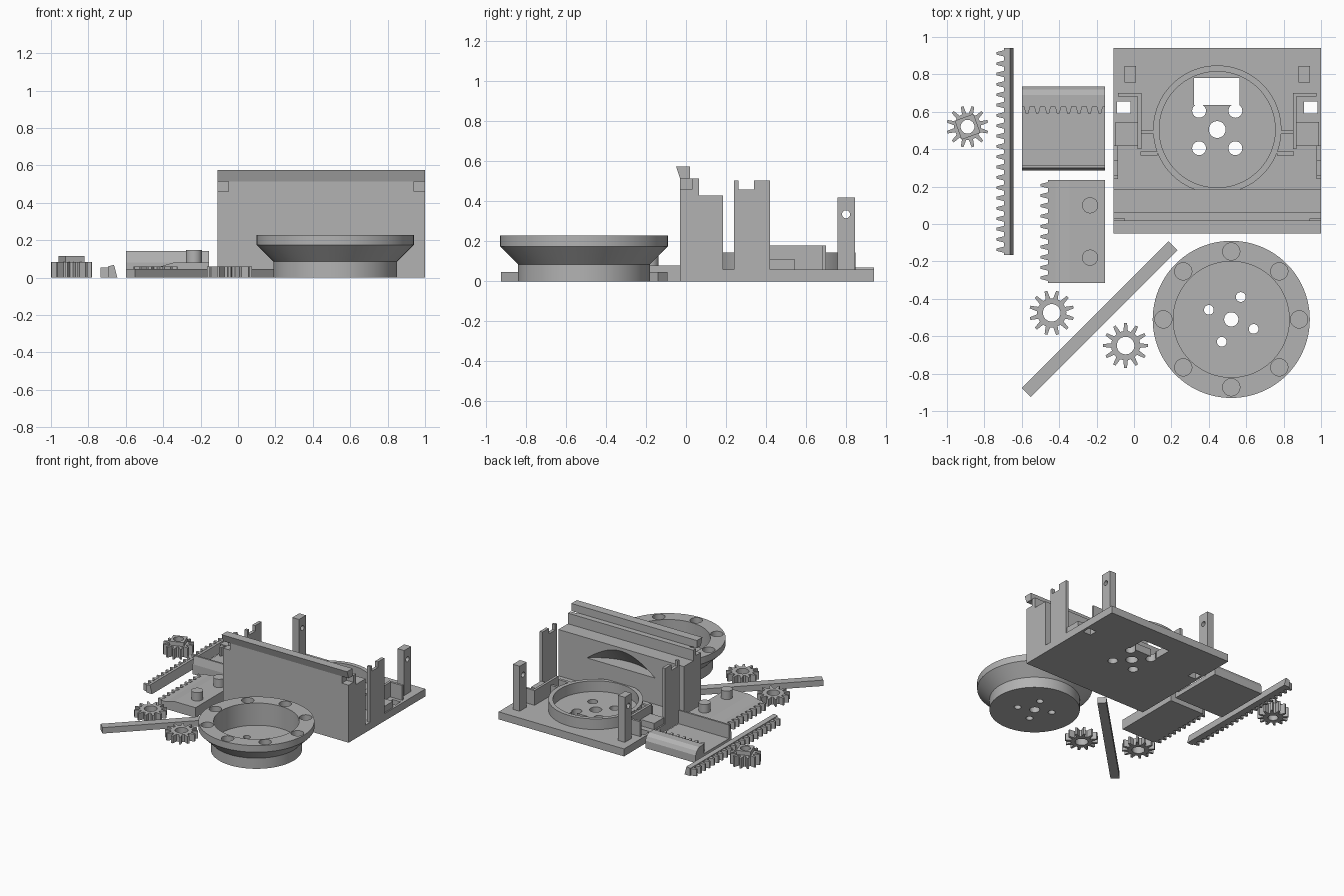
import bpy, bmesh, math
from mathutils import Matrix

cube = bpy.data.objects.get("Cube")
if cube:
    bpy.data.objects.remove(cube, do_unlink=True)

GREY = (0.45, 0.45, 0.45, 1)
grey = bpy.data.materials.new("plain grey")
grey.use_nodes = True
grey.diffuse_color = GREY
grey.node_tree.nodes["Principled BSDF"].inputs["Base Color"].default_value = GREY


def finish(name, bm, smooth=False):
    bmesh.ops.recalc_face_normals(bm, faces=bm.faces)
    mesh = bpy.data.meshes.new(name)
    bm.to_mesh(mesh)
    bm.free()
    mesh.materials.append(grey)
    ob = bpy.data.objects.new(name, mesh)
    bpy.context.collection.objects.link(ob)
    if smooth:
        smooth_edges(ob)
    return ob


def select(ob):
    bpy.ops.object.select_all(action='DESELECT')
    ob.select_set(True)
    bpy.context.view_layer.objects.active = ob


def smooth_edges(ob):
    select(ob)
    bpy.ops.object.shade_smooth_by_angle(angle=math.radians(30))


def prism(name, pts, axis, a, b):
    """Extrude a flat outline along an axis from a to b."""
    place = {"x": lambda p, t: (t, p[0], p[1]),
             "y": lambda p, t: (p[0], t, p[1]),
             "z": lambda p, t: (p[0], p[1], t)}[axis]
    bm = bmesh.new()
    low = [bm.verts.new(place(p, a)) for p in pts]
    high = [bm.verts.new(place(p, b)) for p in pts]
    bm.faces.new(low)
    bm.faces.new(high)
    for i in range(len(pts)):
        j = (i + 1) % len(pts)
        bm.faces.new((low[i], low[j], high[j], high[i]))
    return finish(name, bm)


def box(name, x0, x1, y0, y1, z0, z1):
    return prism(name, [(x0, y0), (x1, y0), (x1, y1), (x0, y1)], "z", z0, z1)


def circle(x, y, r, n=32):
    return [(x + r * math.cos(math.tau * i / n), y + r * math.sin(math.tau * i / n)) for i in range(n)]


def rod(name, x, y, r, z0, z1, axis="z"):
    return prism(name, circle(x, y, r), axis, z0, z1)


def lathe(name, profile, x, y):
    bm = bmesh.new()
    vs = [bm.verts.new((r, 0, z)) for r, z in profile]
    es = [bm.edges.new((vs[i], vs[(i + 1) % len(vs)])) for i in range(len(vs)) if
          profile[i][0] or profile[(i + 1) % len(vs)][0]]
    bmesh.ops.spin(bm, geom=vs + es, cent=(0, 0, 0), axis=(0, 0, 1), angle=math.tau, steps=96)
    bmesh.ops.remove_doubles(bm, verts=bm.verts, dist=1e-5)
    bmesh.ops.translate(bm, verts=bm.verts, vec=(x, y, 0))
    return finish(name, bm)


def cut(ob, *cutters):
    for c in cutters:
        mod = ob.modifiers.new("cut", 'BOOLEAN')
        mod.operation, mod.solver, mod.object = 'DIFFERENCE', 'EXACT', c
        select(ob)
        bpy.ops.object.modifier_apply(modifier=mod.name)
        bpy.data.objects.remove(c, do_unlink=True)


def teeth(n, start, end, root, tip):
    """Toothed edge as (along, across) points."""
    pitch = (end - start) / n
    shape = [(0, root), (0.2, root), (0.38, tip), (0.62, tip), (0.8, root)]
    return [(start + (i + t) * pitch, d) for i in range(n) for t, d in shape] + [(end, root)]


def gear(name, x, y, root, tip, hole, height, turn=0):
    pts = [(x + r * math.cos(a), y + r * math.sin(a))
           for a, r in teeth(12, turn, turn + math.tau, root, tip)[:-1]]
    ob = prism(name, pts, "z", 0, height)
    cut(ob, rod("bore", x, y, hole, -0.1, 0.3))
    return ob


# Base plate with its openings
CX, CY = 0.445, 0.505
base = box("base_plate", -0.11, 1.0, -0.03, 0.94, 0, 0.06)
cut(base, box("c", 0.32, 0.565, 0.635, 0.78, -0.1, 0.2), rod("c", CX, CY, 0.045, -0.1, 0.2))
for sx in (-1, 1):
    cut(base, box("c", CX + sx * 0.5 - 0.035, CX + sx * 0.5 + 0.035, 0.59, 0.655, -0.1, 0.2))
    for sy in (-1, 1):
        cut(base, rod("c", CX + sx * 0.097, CY + sy * 0.1, 0.037, -0.1, 0.2))

# Round seat on the base
seat = lathe("seat_ring", [(0.31, 0.03), (0.343, 0.03), (0.343, 0.145), (0.31, 0.145)], CX, CY)
smooth_edges(seat)

# Main wall with lip, end notches and conical recess
wall = prism("main_wall", [(-0.03, 0), (0.185, 0), (0.185, 0.43), (0.065, 0.43), (0.065, 0.515),
                           (0.02, 0.515), (0.02, 0.575), (-0.05, 0.575), (-0.03, 0.515)], "x", -0.11, 1.0)
cut(wall, box("c", -0.2, -0.05, -0.1, 0.03, 0.46, 0.515), box("c", 0.94, 1.1, -0.1, 0.03, 0.46, 0.515),
    lathe("c", [(0, 0.27), (0.44, 0.27), (0.32, 0.405), (0, 0.405)], CX, CY))


# Side fittings, mirrored about the seat centre
def side_box(name, s, near, far, *rest):
    x0, x1 = sorted((CX + s * near, CX + s * far))
    return box(name, x0, x1, *rest)


for s, side in ((1, "left"), (-1, "right")):
    post = side_box(side + "_post", s, 0.435, 0.495, 0.757, 0.845, 0.03, 0.42)
    cut(post, rod("c", 0.8, 0.335, 0.02, -1, 2, "x"))
    x0, x1 = sorted((CX + s * 0.53, CX + s * 0.555))
    prism(side + "_notched_tower", [(0.24, 0.03), (0.42, 0.03), (0.42, 0.505), (0.34, 0.505),
                                    (0.34, 0.46), (0.262, 0.46), (0.262, 0.505), (0.24, 0.505)], "x", x0, x1)
    side_box(side + "_bracket_wall", s, 0.405, 0.425, 0.4, 0.7, 0.03, 0.178)
    side_box(side + "_bracket_end", s, 0.405, 0.53, 0.682, 0.7, 0.03, 0.178)
    side_box(side + "_bracket_block", s, 0.425, 0.545, 0.42, 0.545, 0.03, 0.11)
    side_box(side + "_arm_front", s, 0.32, 0.41, 0.365, 0.387, 0.03, 0.145)
    side_box(side + "_arm_back", s, 0.32, 0.41, 0.48, 0.5, 0.03, 0.145)

# Flanged wheel with blind rim holes and through holes in the floor
WX, WY = 0.52, -0.51
wheel = lathe("flanged_wheel", [(0, 0), (0.33, 0), (0.33, 0.085), (0.42, 0.175), (0.42, 0.228),
                                (0.31, 0.228), (0.31, 0.05), (0, 0.05)], WX, WY)
cut(wheel, rod("c", WX, WY, 0.038, -0.1, 0.2))
for i in range(4):
    a = math.radians(67 + 90 * i)
    cut(wheel, rod("c", WX + 0.13 * math.cos(a), WY + 0.13 * math.sin(a), 0.026, -0.1, 0.2))
for i in range(8):
    a = math.tau * i / 8
    cut(wheel, rod("c", WX + 0.363 * math.cos(a), WY + 0.363 * math.sin(a), 0.046, 0.17, 0.4))
smooth_edges(wheel)

# Loose diagonal bar
prism("diagonal_bar", [(-0.6, -0.878), (-0.552, -0.925), (0.232, -0.14), (0.185, -0.093)], "z", 0, 0.047)

# Gears
gear("front_gear", -0.44, -0.475, 0.078, 0.12, 0.047, 0.058)
gear("middle_gear", -0.045, -0.65, 0.078, 0.12, 0.047, 0.058, 0.26)
gear("hub_gear", -0.89, 0.52, 0.072, 0.112, 0.037, 0.083)
hub = prism("square_hub", [(-0.89 + x, 0.52 + y) for x, y in circle(0, 0, 0.076, 4)], "z", 0.08, 0.115)
hub.data.transform(Matrix.Translation((-0.89, 0.52, 0)) @ Matrix.Rotation(math.radians(65), 4, 'Z')
                   @ Matrix.Translation((0.89, -0.52, 0)))
cut(hub, rod("c", -0.89, 0.52, 0.037, -0.1, 0.3))

# Long rack
prism("long_rack_spine", [(-0.695, 0), (-0.645, 0), (-0.663, 0.068), (-0.695, 0.06)], "y", -0.165, 0.94)
edge = [(d, t) for t, d in teeth(20, -0.165, 0.94, -0.695, -0.735)]
prism("long_rack_teeth", edge + [(-0.68, 0.94), (-0.68, -0.165)], "z", 0, 0.055)

# Short rack plate with two pegs
prism("rack_plate", [(-0.44, 0), (-0.155, 0), (-0.155, 0.08), (-0.345, 0.08), (-0.42, 0.058),
                     (-0.44, 0.058)], "y", -0.315, 0.235)
edge = [(d, t) for t, d in teeth(10, -0.315, 0.235, -0.46, -0.5)]
prism("rack_plate_teeth", edge + [(-0.43, 0.235), (-0.43, -0.315)], "z", 0, 0.058)
for y in (0.1, -0.18):
    smooth_edges(rod("peg", -0.235, y, 0.043, 0.05, 0.147))

# Slider tray with a toothed rear rail
prism("slider_tray", [(0.3, 0), (0.735, 0), (0.735, 0.06), (0.72, 0.09), (0.69, 0.11), (0.63, 0.11),
                      (0.63, 0.035), (0.315, 0.035), (0.315, 0.143), (0.3, 0.143), (0.285, 0.08),
                      (0.285, 0)], "x", -0.6, -0.155)
edge = teeth(8, -0.6, -0.155, 0.628, 0.59)
prism("slider_teeth", edge + [(-0.155, 0.65), (-0.6, 0.65)], "z", 0.02, 0.105)
